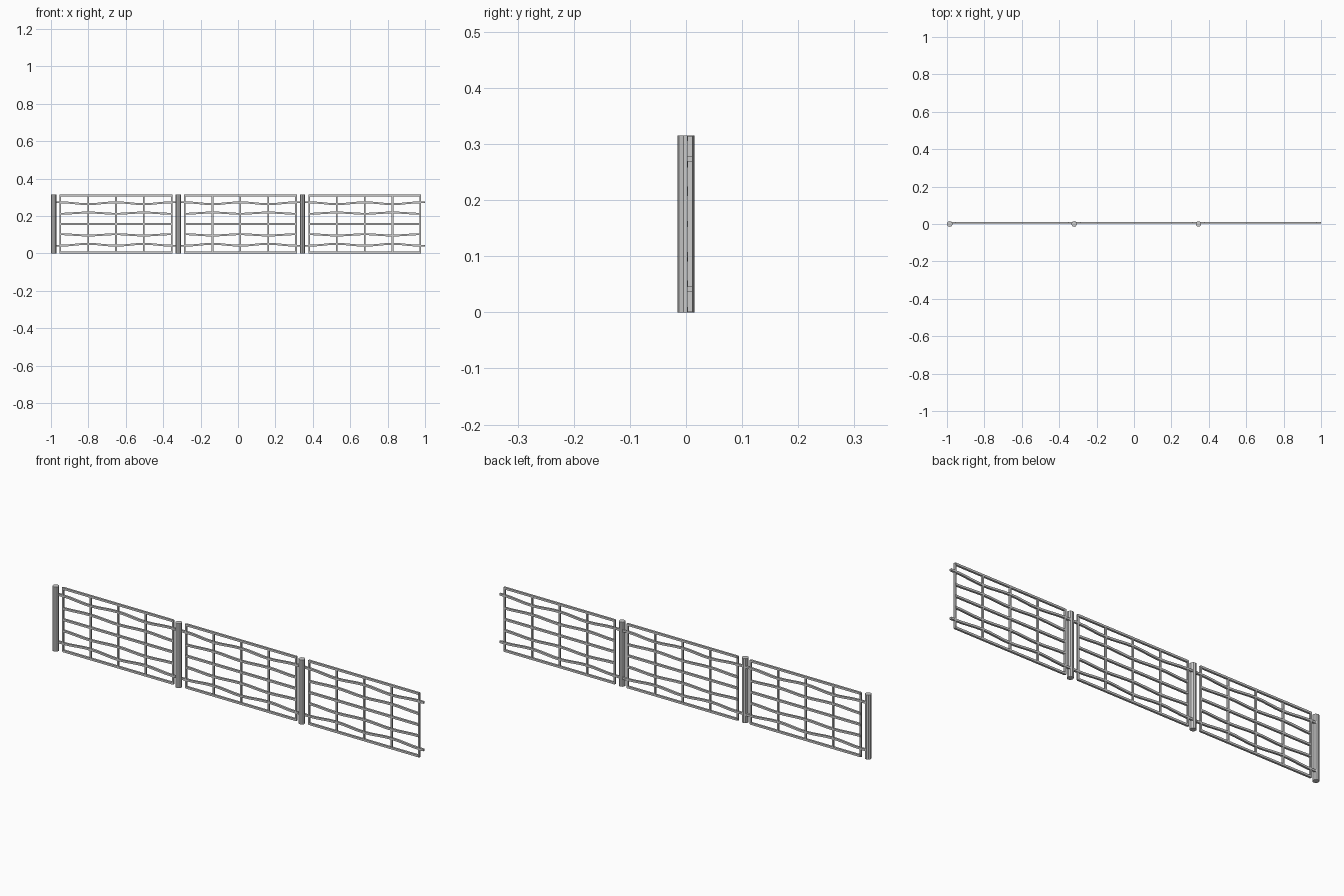
import bpy, bmesh
from math import cos, pi
from mathutils import Vector

if "Cube" in bpy.data.objects:
    bpy.data.objects.remove(bpy.data.objects["Cube"])

HEIGHT, STEP, BAR, BAR_Y = 0.315, 0.665, 0.0100, 0.007
HALF, OVER = 0.2975, 0.025      # half panel width, rail overhang


def finish(name, bm):
    bmesh.ops.recalc_face_normals(bm, faces=bm.faces)
    mesh = bpy.data.meshes.new(name)
    bm.to_mesh(mesh)
    bm.free()
    obj = bpy.data.objects.new(name, mesh)
    bpy.context.collection.objects.link(obj)
    return obj


def sweep_bar(name, points, side, t=BAR):
    """Square bar along points in the XZ plane; side is the in-plane width axis."""
    bm = bmesh.new()
    rings = []
    for x, z in points:
        c = Vector((x, BAR_Y, z))
        rings.append([bm.verts.new(c + side * (a * t / 2) + Vector((0, b * t / 2, 0)))
                      for a, b in ((-1, -1), (1, -1), (1, 1), (-1, 1))])
    for r, s in zip(rings, rings[1:]):
        for i in range(4):
            j = (i + 1) % 4
            bm.faces.new((r[i], r[j], s[j], s[i]))
    bm.faces.new(rings[0])
    bm.faces.new(rings[-1])
    return finish(name, bm)


def wavy(cx, z, amp, over):
    """Two shallow waves per panel, level overhang at the ends."""
    n = 16
    pts = [(cx - HALF + 2 * HALF * i / n, z + amp * cos(4 * pi * i / n)) for i in range(n + 1)]
    if over:
        pts = [(cx - HALF - over, z + amp)] + pts + [(cx + HALF + over, z + amp)]
    return pts


X, Z = Vector((1, 0, 0)), Vector((0, 0, 1))
for p in range(3):
    post_x = -0.985 + p * STEP
    cx = post_x + STEP / 2

    # round post with ten flat sides
    bm = bmesh.new()
    bmesh.ops.create_cone(bm, cap_ends=True, segments=10, radius1=0.015, radius2=0.015, depth=HEIGHT)
    bmesh.ops.translate(bm, verts=bm.verts, vec=(post_x, 0, HEIGHT / 2))
    finish("post", bm)

    # uprights
    for i in range(5):
        x = cx - HALF + i * HALF / 2
        sweep_bar("upright", [(x, 0.001), (x, HEIGHT - 0.001)], X, 0.0085)

    # straight rails
    for z in (BAR / 2, HEIGHT / 2, HEIGHT - BAR / 2):
        sweep_bar("straight_rail", [(cx - HALF, z), (cx + HALF, z)], Z)

    # wavy rails, mirrored about mid height
    for s in (1, -1):
        mid = HEIGHT / 2
        sweep_bar("outer_wavy_rail", wavy(cx, mid + s * 0.111, s * 0.005, OVER), Z)
        sweep_bar("inner_wavy_rail", wavy(cx, mid + s * 0.058, -s * 0.0035, 0), Z)
